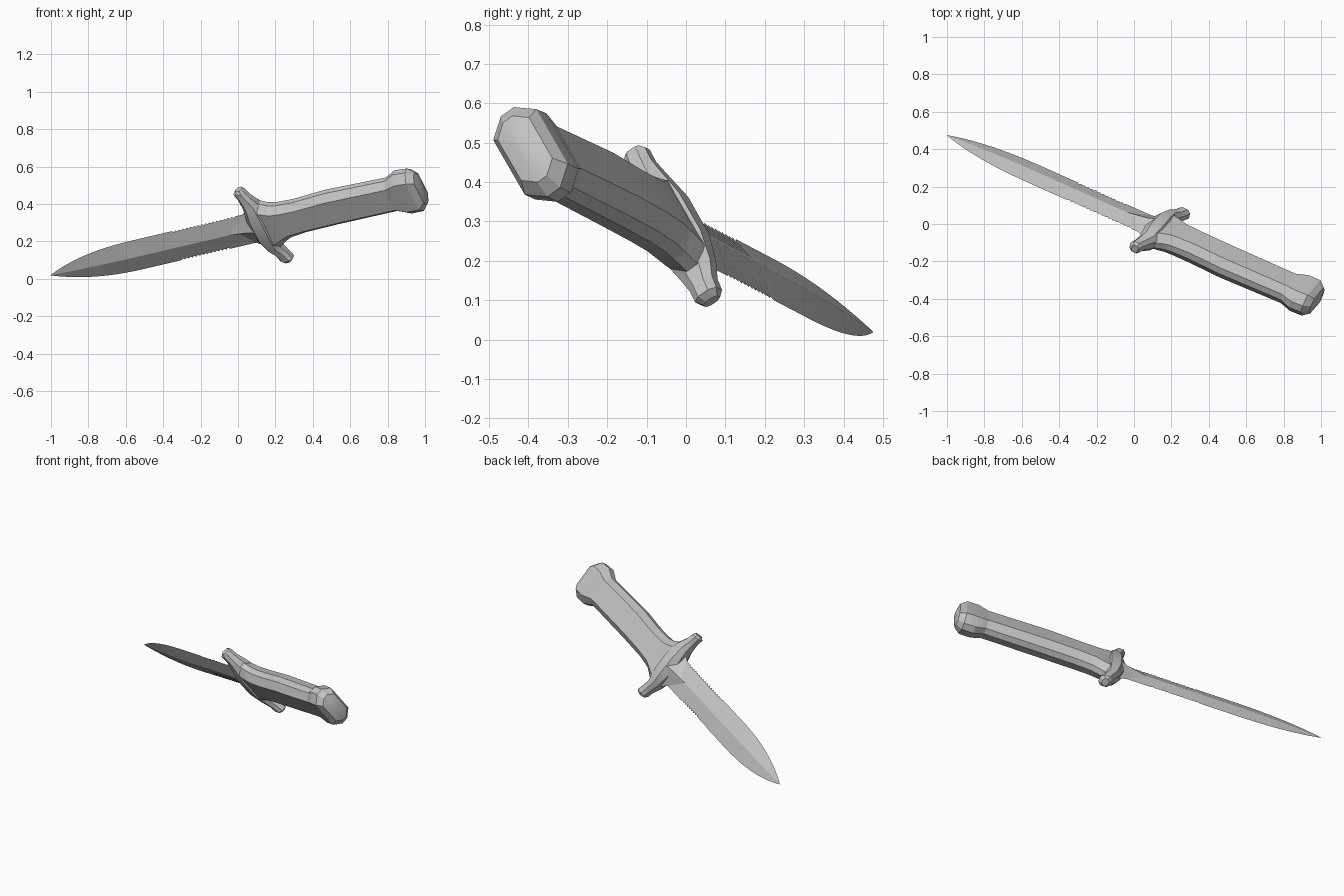
import bpy, bmesh, math
from mathutils import Matrix, Vector

old = bpy.data.objects.get("Cube")
if old:
    bpy.data.objects.remove(old, do_unlink=True)

steel = bpy.data.materials.new("grey_steel")
steel.use_nodes = True
GREY = (0.56, 0.56, 0.56, 1)
steel.diffuse_color = GREY
steel.node_tree.nodes["Principled BSDF"].inputs["Base Color"].default_value = GREY

# Knife frame: length axis (towards pommel), width axis, thickness axis
length = Vector((0.891, -0.398, 0.209)).normalized()
width = Vector((-0.392, -0.46, 0.797))
width = (width - length * width.dot(length)).normalized()
thick = length.cross(width)
FRAME = Matrix((length, width, thick)).transposed().to_4x4()
FRAME.translation = (0.13, -0.03, 0.285)


def loft(name, rings, angle=25):
    """Skin a closed solid over rings of (length, width, thickness) points."""
    bm = bmesh.new()
    loops = [[bm.verts.new(FRAME @ Vector(p)) for p in ring] for ring in rings]
    for a, b in zip(loops, loops[1:]):
        for i in range(len(a)):
            j = (i + 1) % len(a)
            bm.faces.new((a[i], a[j], b[j], b[i]))
    bm.faces.new(loops[0])
    bm.faces.new(loops[-1])
    bmesh.ops.remove_doubles(bm, verts=bm.verts, dist=1e-5)
    bmesh.ops.recalc_face_normals(bm, faces=bm.faces)
    mesh = bpy.data.meshes.new(name)
    bm.to_mesh(mesh)
    bm.free()
    mesh.materials.append(steel)
    obj = bpy.data.objects.new(name, mesh)
    bpy.context.collection.objects.link(obj)
    bpy.ops.object.select_all(action='DESELECT')
    obj.select_set(True)
    bpy.context.view_layer.objects.active = obj
    bpy.ops.object.shade_smooth_by_angle(angle=math.radians(angle))


def octagon(s, hu, hv, shift=0.0):
    quarter = [(hu, 0.3 * hv), (0.68 * hu, hv)]
    half = quarter + [(-u, v) for u, v in reversed(quarter)]
    return [(s, u + shift, v) for u, v in half + [(-u, -v) for u, v in half]]


# Handle: flared at the guard, slightly swelling towards the middle
loft("handle", [octagon(*r) for r in (
    (0.0, 0.165, 0.05), (0.05, 0.143, 0.056), (0.085, 0.122, 0.058),
    (0.13, 0.106, 0.06, 0.005), (0.23, 0.098, 0.062, 0.008),
    (0.42, 0.102, 0.063, 0.014), (0.8, 0.098, 0.06, 0.006))])

# Pommel: flared octagonal cap with a shallow domed end
loft("pommel", [octagon(*r) for r in (
    (0.78, 0.098, 0.06, 0.006), (0.845, 0.13, 0.069, 0.004),
    (0.915, 0.128, 0.069), (0.95, 0.095, 0.05), (0.962, 0.04, 0.02))])

# Guard: S-curved bar with chamfered corners: (width pos, blade side, handle side, half thickness)
guard = []
for u, s0, s1, hv in (
        (0.252, -0.048, -0.012, 0.022), (0.236, -0.066, -0.003, 0.034),
        (0.195, -0.056, 0.012, 0.035), (0.14, -0.05, 0.045, 0.048),
        (0.06, -0.06, 0.06, 0.064), (-0.06, -0.055, 0.06, 0.064),
        (-0.14, -0.03, 0.05, 0.048), (-0.195, 0.0, 0.072, 0.035),
        (-0.232, 0.012, 0.085, 0.034), (-0.248, 0.028, 0.066, 0.022)):
    c = 0.25 * (s1 - s0)
    side = [(s0, 0.45 * hv), (s0 + c, hv), (s1 - c, hv), (s1, 0.45 * hv)]
    guard.append([(s, u, v) for s, v in side + [(s, -v) for s, v in reversed(side)]])
loft("guard", guard)


def diamond(s, up, down, hv):
    return [(s, up, 0), (s, 0, hv), (s, -down, 0), (s, 0, -hv)]


# Bolster: wedge narrowing from the guard onto the blade ridge
loft("bolster", [diamond(-0.03, 0.13, 0.13, 0.06), diamond(-0.07, 0.1, 0.1, 0.042),
                 diamond(-0.19, 0.015, 0.015, 0.02)], 15)

# Blade: leaf outline, diamond section, short saw teeth on both edges
BASE, TIP, TAPER = -0.03, -1.268, -0.72
STEPS = 110
TEETH_UP, TEETH_DOWN = (-0.5, -0.13), (-0.52, -0.24)
blade = []
for i in range(STEPS + 1):
    s = BASE + (TIP - BASE) * i / STEPS
    t = max(0.0, (TAPER - s) / (TAPER - TIP))
    half = 0.094 * (1 - t ** 2.4) ** 0.95
    tooth = 0.009 * (i % 2)
    up = half - tooth * (TEETH_UP[0] < s < TEETH_UP[1])
    down = half - tooth * (TEETH_DOWN[0] < s < TEETH_DOWN[1])
    blade.append(diamond(s, up, down, 0.02 * (1 - t ** 2)))
loft("blade", blade, 12)
